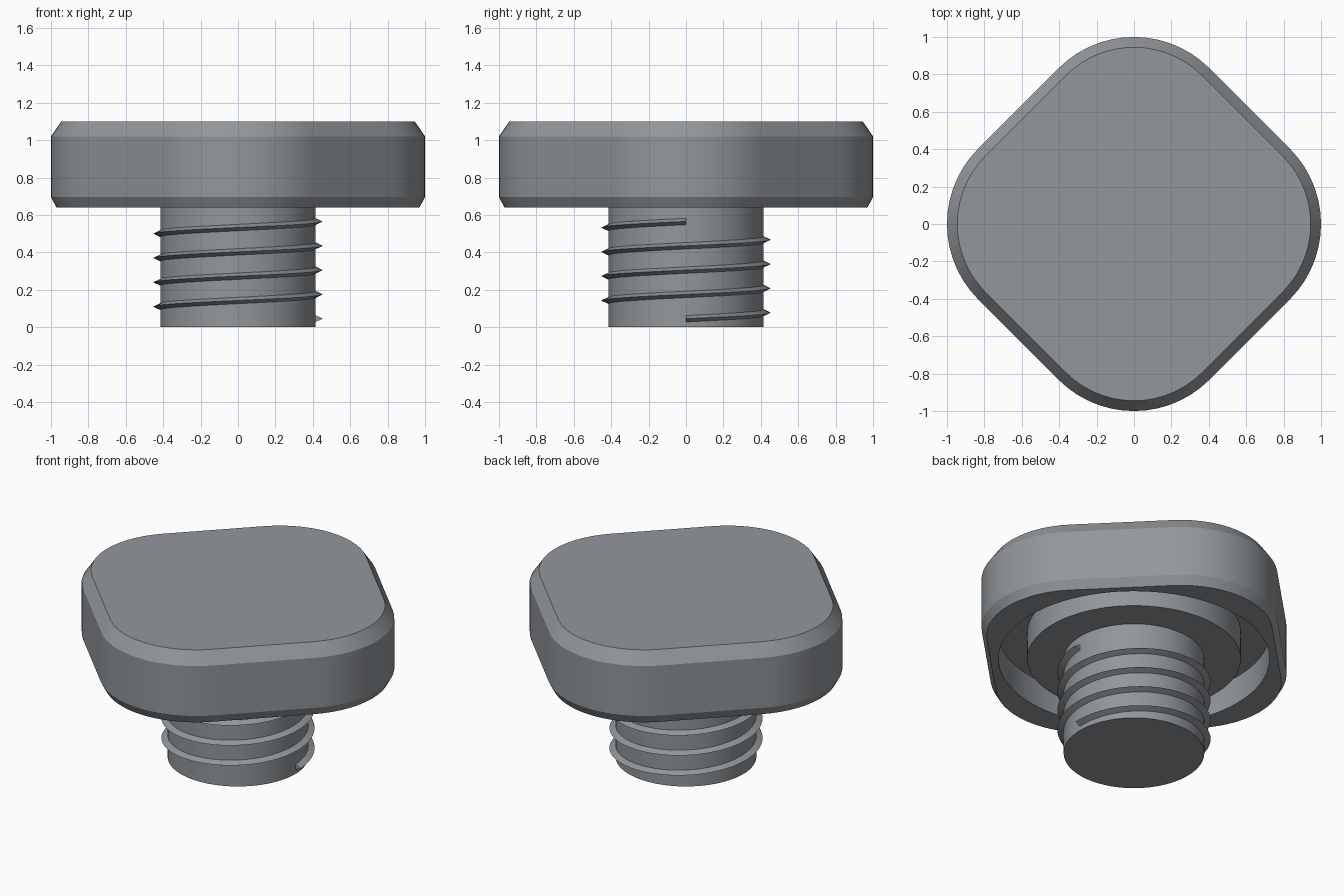
import bpy, bmesh
from math import sin, cos, pi, radians

if "Cube" in bpy.data.objects:
    bpy.data.objects.remove(bpy.data.objects["Cube"])

C, R = 0.43, 0.57          # corner arc centre distance and radius of the head outline
SEG, MID = 14, 6           # segments per corner and per straight side

metal = bpy.data.materials.new("dark_grey")
metal.diffuse_color = (0.29, 0.31, 0.33, 1)
metal.use_nodes = True
metal.node_tree.nodes["Principled BSDF"].inputs["Base Color"].default_value = metal.diffuse_color


def rounded(inset, z):
    """Rounded square standing on its corner."""
    r, pts = R - inset, []
    for k in range(4):
        m = k * pi / 2
        for i in range(SEG + 1):
            a = m - pi / 4 + i * pi / 2 / SEG
            pts.append((C * cos(m) + r * cos(a), C * sin(m) + r * sin(a), z))
        # straight side towards the next corner
        x, y, _ = pts[-1]
        dx, dy = C * (cos(m + pi / 2) - cos(m)), C * (sin(m + pi / 2) - sin(m))
        pts += [(x + dx * t / MID, y + dy * t / MID, z) for t in range(1, MID)]
    return pts


def circle(radius, z):
    """Circle with evenly spaced points, matching rounded() in count and start angle."""
    n = 4 * (SEG + MID)
    start = radians(-45) + pi / n * MID
    return [(radius * cos(start + 2 * pi * i / n), radius * sin(start + 2 * pi * i / n), z)
            for i in range(n)]


def loft(name, rings):
    """Skin a list of rings and cap both ends."""
    bm = bmesh.new()
    loops = [[bm.verts.new(p) for p in ring] for ring in rings]
    n = len(loops[0])
    for a, b in zip(loops, loops[1:]):
        for i in range(n):
            j = (i + 1) % n
            bm.faces.new((a[i], a[j], b[j], b[i]))
    bm.faces.new(loops[0])
    bm.faces.new(loops[-1])
    bmesh.ops.recalc_face_normals(bm, faces=bm.faces)
    mesh = bpy.data.meshes.new(name)
    bm.to_mesh(mesh)
    bm.free()
    mesh.materials.append(metal)
    ob = bpy.data.objects.new(name, mesh)
    bpy.context.collection.objects.link(ob)
    bpy.ops.object.select_all(action='DESELECT')
    ob.select_set(True)
    bpy.context.view_layer.objects.active = ob
    bpy.ops.object.shade_smooth_by_angle(angle=radians(25))
    return ob


# Head: chamfered outside, annular groove underneath, central boss
loft("head", [
    rounded(0.055, 1.10), rounded(0, 1.02), rounded(0, 0.695), rounded(0.03, 0.64),
    circle(0.80, 0.64), circle(0.80, 0.82), circle(0.63, 0.82), circle(0.63, 0.64)])

# Threaded shaft core
loft("shaft", [circle(0.415, 0), circle(0.415, 0.66)])

# Helical thread with a triangular section
TURNS, STEPS, PITCH = 4, 64, 0.13
section = [(0.405, -0.022), (0.452, 0), (0.405, 0.022)]
loft("thread", [
    [(r * cos(t), r * sin(t), 0.045 + PITCH * t / (2 * pi) + dz) for r, dz in section]
    for t in (2 * pi * i / STEPS for i in range(TURNS * STEPS + 1))])
